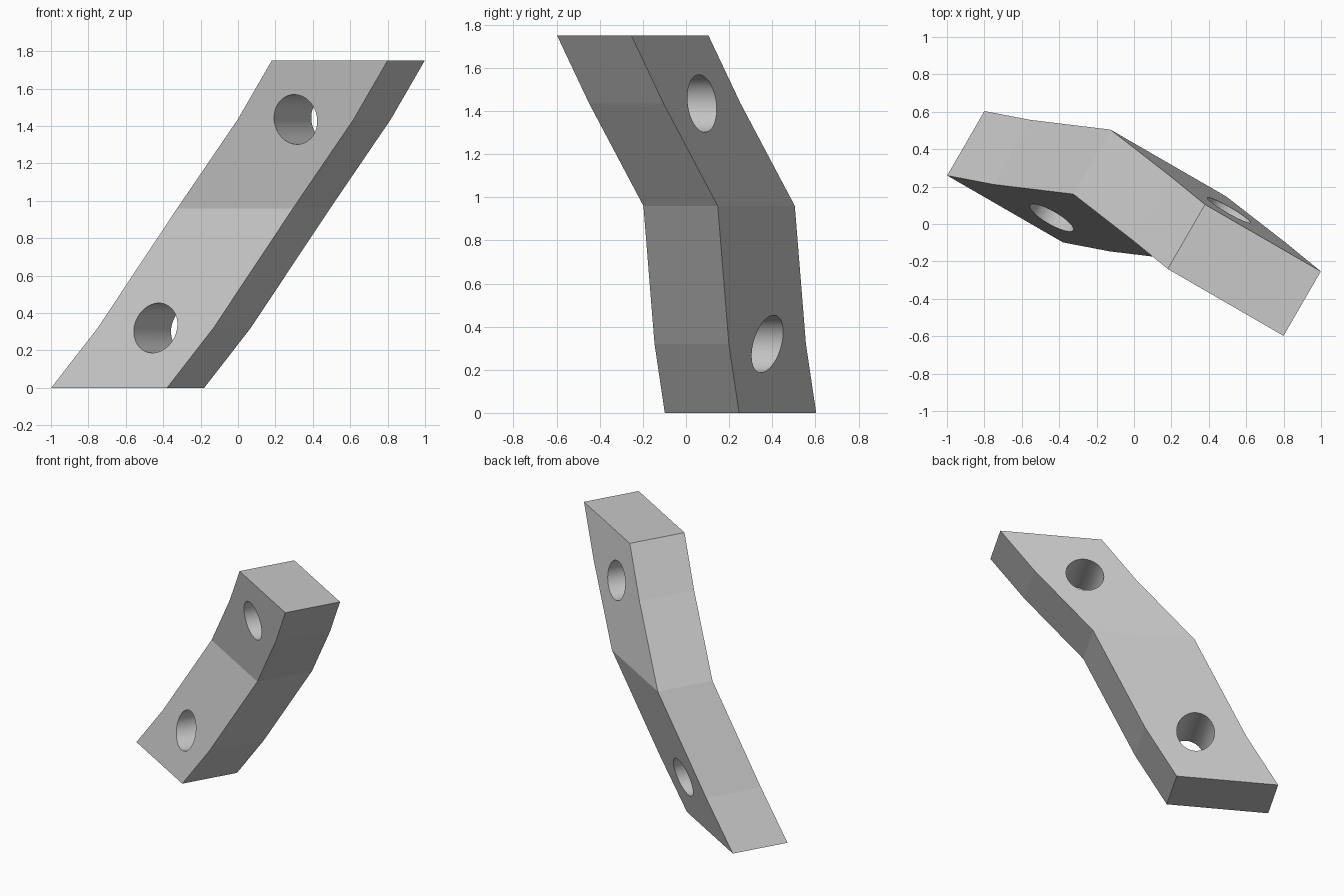
import bpy, bmesh, math
from mathutils import Matrix, Vector

if "Cube" in bpy.data.objects:
    bpy.data.objects.remove(bpy.data.objects["Cube"], do_unlink=True)

WIDTH, THICK = 0.715, 0.398
HOLE_RADIUS = 0.133
TURN = math.radians(-30)
ALONG = Vector((math.cos(TURN), math.sin(TURN), 0))
ACROSS = Vector((-math.sin(TURN), math.cos(TURN), 0))

# Levels of the bent bar: height, sideways centre, front face offset
LEVELS = [(0, -0.637, -0.275), (0.32, -0.398, -0.192), (0.96, -0.004, -0.024),
          (1.435, 0.402, -0.080), (1.75, 0.634, -0.118)]

grey = bpy.data.materials.new("light grey")
grey.use_nodes = True
COLOUR = (0.58, 0.58, 0.58, 1)
grey.diffuse_color = COLOUR
grey.node_tree.nodes["Principled BSDF"].inputs["Base Color"].default_value = COLOUR


def make_object(name, bm):
    bmesh.ops.recalc_face_normals(bm, faces=bm.faces)
    mesh = bpy.data.meshes.new(name)
    bm.to_mesh(mesh)
    bm.free()
    mesh.materials.append(grey)
    obj = bpy.data.objects.new(name, mesh)
    bpy.context.collection.objects.link(obj)
    return obj


# Bent bar: one rectangle per level, joined by side walls
bm = bmesh.new()
rings = []
for z, u, front in LEVELS:
    corners = [(u - WIDTH / 2, front), (u + WIDTH / 2, front),
               (u + WIDTH / 2, front + THICK), (u - WIDTH / 2, front + THICK)]
    rings.append([bm.verts.new(ALONG * a + ACROSS * b + Vector((0, 0, z)))
                  for a, b in corners])
for low, high in zip(rings, rings[1:]):
    for i in range(4):
        j = (i + 1) % 4
        bm.faces.new((low[i], low[j], high[j], high[i]))
bm.faces.new(rings[0])
bm.faces.new(rings[-1])
bar = make_object("bent_bar", bm)

# Bolt holes: horizontal round cutters at the second and fourth levels
for name, (z, u, front) in (("lower_hole", LEVELS[1]), ("upper_hole", LEVELS[3])):
    bm = bmesh.new()
    place = (Matrix.Translation(ALONG * u + ACROSS * (front + THICK / 2) + Vector((0, 0, z)))
             @ Matrix.Rotation(TURN, 4, "Z") @ Matrix.Rotation(math.pi / 2, 4, "X"))
    bmesh.ops.create_cone(bm, cap_ends=True, segments=64, radius1=HOLE_RADIUS,
                          radius2=HOLE_RADIUS, depth=1, matrix=place)
    for face in bm.faces:
        face.smooth = len(face.verts) == 4
    cutter = make_object(name + "_cutter", bm)
    cutter.hide_render = True
    cut = bar.modifiers.new(name, "BOOLEAN")
    cut.operation = "DIFFERENCE"
    cut.solver = "EXACT"
    cut.object = cutter
    bpy.context.view_layer.objects.active = bar
    bpy.ops.object.modifier_apply(modifier=cut.name)
    bpy.data.objects.remove(cutter, do_unlink=True)

# Keep the hole rims crisp
for edge in bar.data.edges:
    edge.use_edge_sharp = False
bm = bmesh.new()
bm.from_mesh(bar.data)
for edge in bm.edges:
    edge.smooth = all(face.smooth for face in edge.link_faces)
bm.to_mesh(bar.data)
bm.free()
